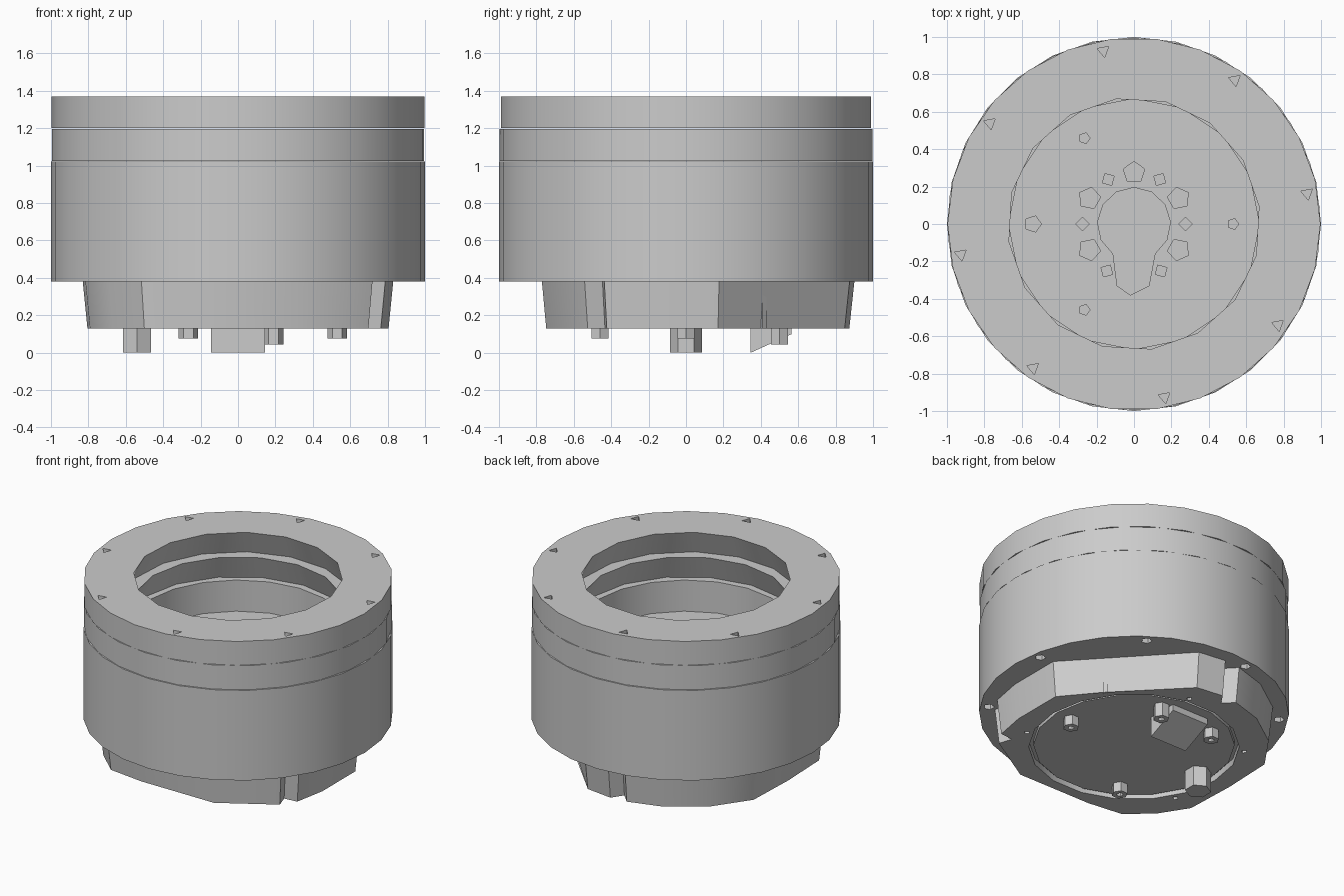
import bpy, bmesh
from math import sin, cos, radians, hypot
from mathutils import Vector

cube = bpy.data.objects.get("Cube")
if cube:
    bpy.data.objects.remove(cube, do_unlink=True)

grey = bpy.data.materials.new("plain grey")
grey.use_nodes = True
color = (0.6, 0.6, 0.6, 1)
grey.diffuse_color = color
grey.node_tree.nodes["Principled BSDF"].inputs["Base Color"].default_value = color


def circle(r, n, x=0, y=0, start=0):
    return [(x + r * cos(radians(start + 360 * i / n)),
             y + r * sin(radians(start + 360 * i / n))) for i in range(n)]


def polar(r, angle):
    return r * cos(radians(angle)), r * sin(radians(angle))


def finish(name, bm):
    bmesh.ops.recalc_face_normals(bm, faces=bm.faces)
    mesh = bpy.data.meshes.new(name)
    bm.to_mesh(mesh)
    bm.free()
    mesh.materials.append(grey)
    obj = bpy.data.objects.new(name, mesh)
    bpy.context.collection.objects.link(obj)
    bpy.ops.object.select_all(action='DESELECT')
    obj.select_set(True)
    bpy.context.view_layer.objects.active = obj
    bpy.ops.object.shade_smooth_by_angle(angle=radians(35))
    return obj


def slab(name, z0, z1, outline, holes=(), flare=1, taper=1):
    """Extrude an outline with holes; flare widens the bore below, taper narrows the foot."""
    bm = bmesh.new()
    edges = []
    for loop in [outline, *holes]:
        vs = [bm.verts.new((x, y, z0)) for x, y in loop]
        edges += [bm.edges.new((a, b)) for a, b in zip(vs, vs[1:] + vs[:1])]
    bmesh.ops.triangle_fill(bm, edges=edges, use_beauty=True)
    bottom = list(bm.verts)
    new = bmesh.ops.extrude_face_region(bm, geom=list(bm.faces), use_keep_orig=True)
    for v in new["geom"]:
        if isinstance(v, bmesh.types.BMVert):
            v.co.z = z1
    for v in bottom:
        s = flare if hypot(v.co.x, v.co.y) < 0.755 else taper
        v.co.x *= s
        v.co.y *= s
    return finish(name, bm)


# Stacked rings of the housing, with screw holes in the outer rims
screws = [polar(0.94, 10 + 45 * i) for i in range(8)]
slab("top_ring", 1.2, 1.37, circle(0.997, 26),
     [circle(0.675, 16, start=8)] + [circle(0.036, 3, x, y, 40) for x, y in screws], flare=1.1)
slab("middle_ring", 1.025, 1.197, circle(0.997, 26, start=5), [circle(0.67, 16)], flare=1.1)
slab("main_body", 0.38, 1.022, circle(1, 28),
     [circle(0.69, 20)] + [circle(0.035, 5, x, y) for x, y in screws])

# Inner floor: keyhole opening surrounded by small holes
keyhole = [polar(0.195, -55 + 29 * i) for i in range(11)]
keyhole += [(-0.09, -0.33), (-0.02, -0.38), (0.08, -0.33)]
floor_holes = [keyhole]
for i in range(12):
    if i != 9:
        x, y = polar(0.29 if i in (8, 10) else 0.275, 30 * i)
        large = i in (1, 3, 5, 7, 11)
        floor_holes.append(circle(0.06 if large else 0.036, 5 if large else 4, x, y, 30 * i))
stud_spots = [polar(0.53, a) for a in (0, 120, 240)]
floor_holes += [circle(0.03, 5, x, y) for x, y in stud_spots]
floor_holes.append(circle(0.045, 5, -0.54, 0))
slab("inner_floor", 0.7, 0.8, circle(0.72, 20), floor_holes)

# Lower collar: a circle trimmed by flats, with two narrow notches
collar = []
for angle in (12, 78, 91, 95, 99, 115, 135, 155, 180, 205, 220, 235, 252,
              294, 323, 327, 331, 346):
    c, s = polar(1, angle)
    r = 0.82 if angle in (95, 327) else 0.9
    r = min(r, 0.83 / max(abs(c), 0.1), 1.06 / max(c + s, 0.1), 0.77 / max(-s, 0.1))
    collar.append((r * c, r * s))
pins = [polar(0.715, a) for a in (-25, 35, 80, 145, 208)]
slab("lower_collar", 0.13, 0.38, collar,
     [circle(0.68, 18)] + [circle(0.02, 4, x, y) for x, y in pins], taper=0.97)

# Bottom cover with a shallow groove around it
slab("cover_backing", 0.175, 0.3, circle(0.69, 18))
slab("bottom_cover", 0.143, 0.2, circle(0.65, 18))

# Hollow studs and the larger foot under the cover
for i, (x, y) in enumerate(stud_spots + [(0.19, 0.5)]):
    slab(f"stud_{i + 1}", 0.045 if i == 3 else 0.075, 0.2,
         circle(0.052, 6, x, y), [circle(0.022, 5, x, y)])
slab("foot", 0, 0.2, circle(0.085, 6, -0.54, 0, 30))

# Sloped block under the cover
bm = bmesh.new()
bmesh.ops.create_cube(bm, size=1)
for v in bm.verts:
    x, y, z = v.co
    low = 0 if y < 0 else 0.1
    v.co = Vector((0.29 * x, 0.455 + 0.22 * y, low if z < 0 else 0.2))
finish("sloped_block", bm)
